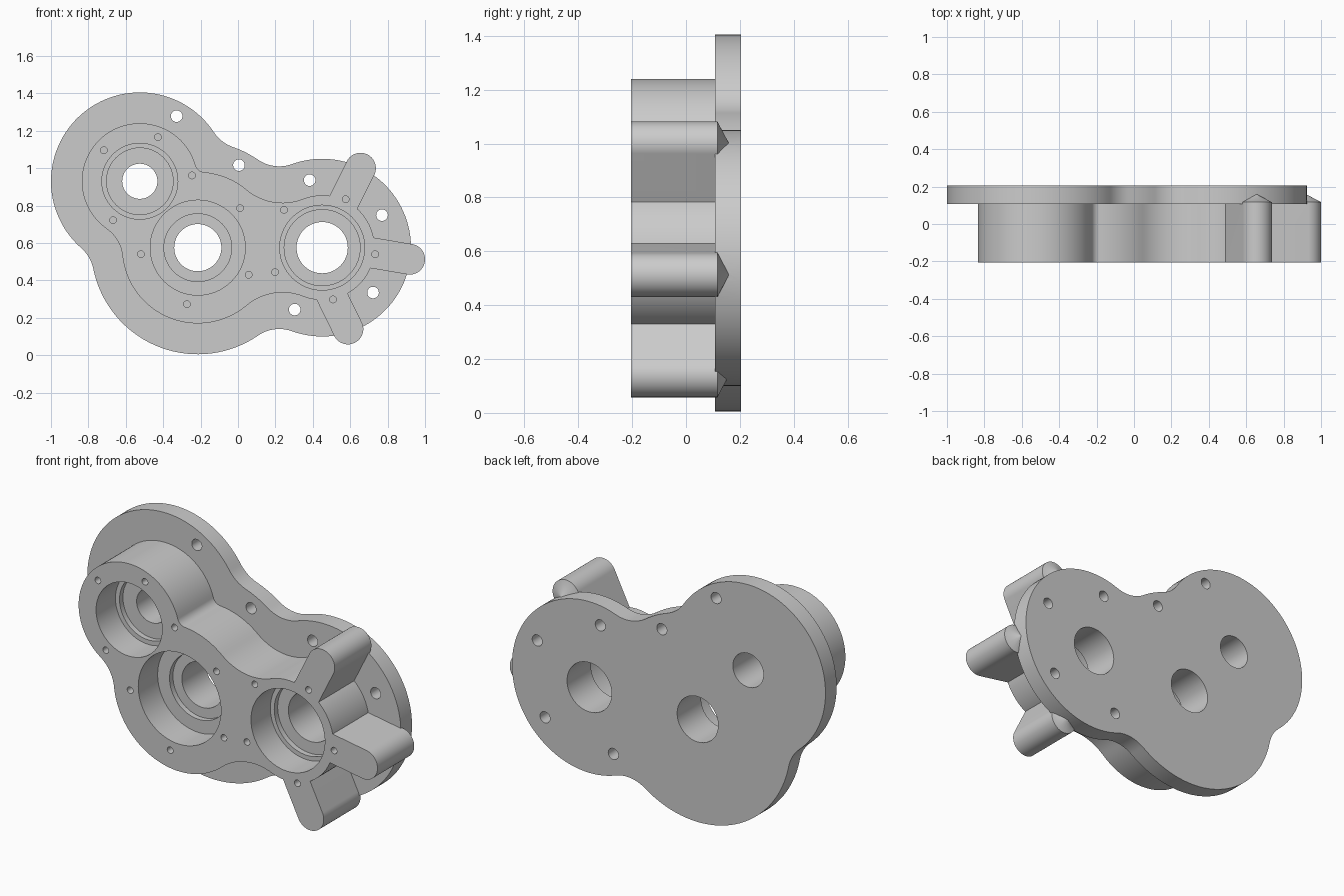
import bpy, bmesh
from math import sin, cos, atan2, sqrt, pi, tau, ceil
from mathutils import Vector

if "Cube" in bpy.data.objects:
    bpy.data.objects.remove(bpy.data.objects["Cube"])

FRONT, STEP, BACK = -0.205, 0.107, 0.205          # y levels
A, B, C = Vector((-0.525, 0.93)), Vector((-0.215, 0.575)), Vector((0.45, 0.575))


def arc(c, r, a0, a1):
    n = max(4, ceil(abs(a1 - a0) / 0.06))
    return [c + r * Vector((cos(a0 + (a1 - a0) * i / n), sin(a0 + (a1 - a0) * i / n)))
            for i in range(n + 1)]


def ang(v):
    return atan2(v.y, v.x)


def blended_outline(circles, fillets):
    """Counter-clockwise outline around circles joined by tangent concave fillets."""
    n = len(circles)
    centres = []
    for i, f in enumerate(fillets):
        (p, rp), (q, rq) = circles[i], circles[(i + 1) % n]
        d = (q - p).length
        u = (q - p) / d
        a = ((rp + f) ** 2 - (rq + f) ** 2 + d * d) / (2 * d)
        h = sqrt((rp + f) ** 2 - a * a)
        centres.append(p + u * a + Vector((u.y, -u.x)) * h)
    pts = []
    for i in range(n):
        c, r = circles[i]
        nxt = circles[(i + 1) % n][0]
        fc = centres[i]
        a0, a1 = ang(centres[i - 1] - c), ang(fc - c)
        pts += arc(c, r, a0, a0 + (a1 - a0) % tau)
        b0, b1 = ang(c - fc), ang(nxt - fc)
        pts += arc(fc, fillets[i], b0, b0 - (b0 - b1) % tau)[1:-1]
    return pts


def prism(name, pts, y0, y1):
    bm = bmesh.new()
    face = bm.faces.new([bm.verts.new((p.x, y0, p.y)) for p in pts])
    ext = bmesh.ops.extrude_face_region(bm, geom=[face])
    for v in ext["geom"]:
        if isinstance(v, bmesh.types.BMVert):
            v.co.y = y1
    bmesh.ops.recalc_face_normals(bm, faces=bm.faces)
    return to_object(name, bm)


def to_object(name, bm):
    me = bpy.data.meshes.new(name)
    bm.to_mesh(me)
    bm.free()
    ob = bpy.data.objects.new(name, me)
    bpy.context.collection.objects.link(ob)
    return ob


def cylinder(name, c, r, y0, y1, n=64):
    return prism(name, [c + r * Vector((cos(tau * i / n), sin(tau * i / n)))
                        for i in range(n)], y0, y1)


def combine(target, other, op):
    m = target.modifiers.new("bool", 'BOOLEAN')
    m.operation, m.solver, m.object = op, 'EXACT', other
    bpy.context.view_layer.objects.active = target
    bpy.ops.object.modifier_apply(modifier=m.name)
    bpy.data.objects.remove(other)


# Back flange plate
housing = prism("gear_housing", blended_outline(
    [(A, 0.475), (B, 0.57), (C, 0.475), (B, 0.57)], [0.2] * 4), STEP, BACK)

# Raised boss body
boss = prism("boss", blended_outline(
    [(A, 0.31), (B, 0.405), (C, 0.28), (B, 0.405)], [0.2, 0.3, 0.3, 0.05]), FRONT, 0.15)
combine(housing, boss, 'UNION')

# Round-ended ribs with conical points running over the plate edge
RIB_R = 0.082
for base, tip in (((0.55, 0.79), (0.655, 1.0)),
                  ((0.70, 0.55), (0.918, 0.513)),
                  ((0.49, 0.34), (0.588, 0.14))):
    base, tip = Vector(base), Vector(tip)
    a = ang(tip - base)
    side = RIB_R * Vector((-sin(a), cos(a)))
    rib = prism("rib", arc(tip, RIB_R, a - pi / 2, a + pi / 2) + [base + side, base - side],
                FRONT, 0.117)
    combine(housing, rib, 'UNION')
    bm = bmesh.new()
    n = 48
    rings = [[bm.verts.new((tip.x + r * cos(tau * i / n), y, tip.y + r * sin(tau * i / n)))
              for i in range(n)] for r, y in ((RIB_R * 0.999, 0.06), (RIB_R * 0.999, 0.117))]
    apex = bm.verts.new((tip.x, 0.16, tip.y))
    bm.faces.new(rings[0])
    for i in range(n):
        j = (i + 1) % n
        bm.faces.new((rings[0][i], rings[0][j], rings[1][j], rings[1][i]))
        bm.faces.new((rings[1][i], rings[1][j], apex))
    bmesh.ops.recalc_face_normals(bm, faces=bm.faces)
    combine(housing, to_object("rib_point", bm), 'UNION')

# Stepped bearing bores: wide bore, shallow recess, through hole
for c, wide, recess, hole in ((A, 0.203, 0.178, 0.094),
                              (B, 0.254, 0.181, 0.126),
                              (C, 0.227, 0.203, 0.137)):
    for r, depth in ((wide, -0.035), (recess, -0.005), (hole, 0.3)):
        combine(housing, cylinder("bore", c, r, -0.3, depth), 'DIFFERENCE')

# Small blind screw holes in the boss face
for p in ((-.717, 1.096), (-.428, 1.166), (-.246, .961), (-.668, .722),
          (-.519, .54), (.011, .786), (.057, .43), (-.273, .273),
          (.246, .777), (.576, .834), (.733, .54), (.508, .298), (.198, .444)):
    combine(housing, cylinder("screw_hole", Vector(p), 0.018, -0.3, -0.05, 20), 'DIFFERENCE')

# Through holes in the flange
for p in ((-.328, 1.278), (.005, 1.016), (.383, .936),
          (.77, .749), (.722, .335), (.303, .244)):
    combine(housing, cylinder("flange_hole", Vector(p), 0.031, -0.3, 0.3, 28), 'DIFFERENCE')

# Smooth curved walls, keep sharp edges
bpy.ops.object.select_all(action='DESELECT')
housing.select_set(True)
bpy.context.view_layer.objects.active = housing
bpy.ops.object.shade_smooth_by_angle(angle=0.5)
